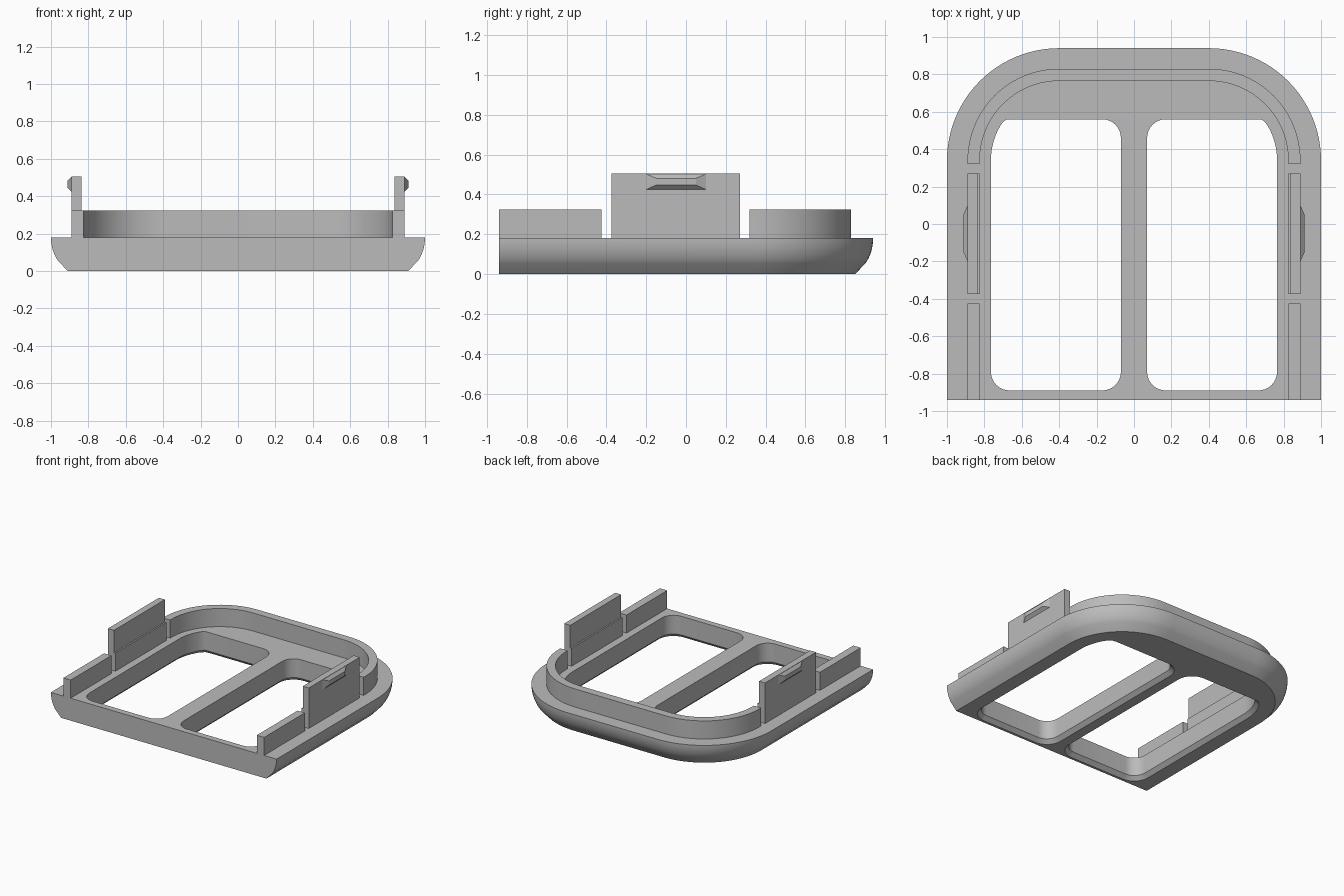
import bpy, bmesh
from math import sin, cos, pi, radians
from mathutils import Vector

cube = bpy.data.objects.get("Cube")
if cube:
    bpy.data.objects.remove(cube, do_unlink=True)

GREY = (0.5, 0.5, 0.5, 1)
mat = bpy.data.materials.new("matte grey")
mat.use_nodes = True
mat.diffuse_color = GREY
mat.node_tree.nodes["Principled BSDF"].inputs["Base Color"].default_value = GREY

FRONT, BACK, TOP, RAIL_TOP = -0.94, 0.94, 0.18, 0.325
CORNER, CX, CY = 0.6, 0.4, 0.34        # back corner radius and centre
RAIL_OUT, RAIL_IN = 0.11, 0.175        # rail insets from the outer edge


def loft(name, rings):
    """Closed solid skinned through rings of equal length, capped at both ends."""
    bm = bmesh.new()
    loops = [[bm.verts.new(p) for p in ring] for ring in rings]
    n = len(loops[0])
    for a, b in zip(loops, loops[1:]):
        for i in range(n):
            j = (i + 1) % n
            bm.faces.new((a[i], a[j], b[j], b[i]))
    bm.faces.new(loops[0][::-1])
    bm.faces.new(loops[-1])
    bmesh.ops.recalc_face_normals(bm, faces=bm.faces)
    mesh = bpy.data.meshes.new(name)
    bm.to_mesh(mesh)
    bm.free()
    mesh.materials.append(mat)
    obj = bpy.data.objects.new(name, mesh)
    bpy.context.collection.objects.link(obj)
    return obj


def at(outline, z):
    return [(x, y, z) for x, y in outline]


def prism(name, outline, z0, z1):
    return loft(name, [at(outline, z0), at(outline, z1)])


def rect(x0, x1, y0, y1):
    return [(x0, y0), (x1, y0), (x1, y1), (x0, y1)]


def arc(cx, cy, r, a0, a1, steps):
    angles = [radians(a0 + (a1 - a0) * i / steps) for i in range(steps + 1)]
    return [(cx + r * cos(a), cy + r * sin(a)) for a in angles]


def arch(inset, y0):
    """Arch running from the left side round the back to the right side."""
    half = [(1 - inset, y0)] + arc(CX, CY, CORNER - inset, 0, 90, 24)
    return half + [(-x, y) for x, y in reversed(half)]


def offset(outline, d):
    """Grow a counter-clockwise outline outwards."""
    pts = [Vector(p) for p in outline]
    out = []
    for i, p in enumerate(pts):
        e0 = (p - pts[i - 1]).normalized()
        e1 = (pts[(i + 1) % len(pts)] - p).normalized()
        n0, n1 = Vector((e0.y, -e0.x)), Vector((e1.y, -e1.x))
        out.append(tuple(p + (n0 + n1) * d / (1 + n0.dot(n1))))
    return out


def smooth(obj):
    bpy.ops.object.select_all(action='DESELECT')
    obj.select_set(True)
    bpy.context.view_layer.objects.active = obj
    bpy.ops.object.shade_smooth_by_angle(angle=radians(20))


# Base tray: bevelled underside, then a curved flank up to the rim
sections = [(0.09, 0)]
for i in range(8, -1, -1):
    t = pi / 4 * i / 8
    sections.append((0.038 * (1 - cos(t)) / (1 - cos(pi / 4)),
                     TOP - 0.125 * sin(t) / sin(pi / 4)))
base = loft("base_frame", [at(arch(d, FRONT), z) for d, z in sections])

# Two window openings with a bevel on the underside
R = 0.1
window = arc(0.07 + R, 0.56 - R, R, 90, 180, 8)
window += arc(0.07 + R, -0.89 + R, R, 180, 270, 8)
window += arc(0.765 - R, -0.89 + R, R, 270, 360, 8)
window += arc(CX, CY, 0.365, 0, 31, 10)
window += [(0.7, 0.545), (0.685, 0.557), (0.66, 0.56)]
BEVEL = 0.03
for side in (1, -1):
    rings = []
    for d, z in ((BEVEL + 0.01, -0.01), (0, BEVEL), (0, TOP + 0.05)):
        rings.append([(side * x, y, z) for x, y in offset(window, d)])
    cutter = loft("window_cutter", rings)
    cutter.hide_render = True
    mod = base.modifiers.new("window", 'BOOLEAN')
    mod.operation, mod.solver, mod.object = 'DIFFERENCE', 'EXACT', cutter
    bpy.context.view_layer.objects.active = base
    bpy.ops.object.modifier_apply(modifier=mod.name)
    bpy.data.objects.remove(cutter, do_unlink=True)
smooth(base)

# Raised rail round the back
back_rail = prism("back_rail", arch(RAIL_OUT, 0.32) + arch(RAIL_IN, 0.32)[::-1],
                  TOP, RAIL_TOP)
smooth(back_rail)

# Side rails, clip tabs and their catches
XO, XI = 1 - RAIL_OUT, 1 - RAIL_IN
for side, label in ((1, "left"), (-1, "right")):
    def mirrored(outline):
        return [(side * x, y) for x, y in outline]

    prism(label + "_front_rail", mirrored(rect(XI, XO, FRONT, -0.425)), TOP, RAIL_TOP)

    # Tab is a little thinner above the rail height
    profile = [(XI, TOP), (XO, TOP), (XO, 0.505), (0.837, 0.505),
               (0.837, RAIL_TOP), (XI, RAIL_TOP)]
    loft(label + "_clip_tab",
         [[(side * x, y, z) for x, z in profile] for y in (-0.375, 0.27)])

    # Catch: tapered block on the outer face of the tab
    rings = []
    for x, y0, y1, z0, z1 in ((XO - 0.005, -0.2, 0.1, 0.425, 0.503),
                              (XO, -0.2, 0.1, 0.425, 0.503),
                              (0.912, -0.15, 0.05, 0.447, 0.481)):
        rings.append([(side * x, y, z) for y, z in rect(y0, y1, z0, z1)])
    loft(label + "_catch", rings)
